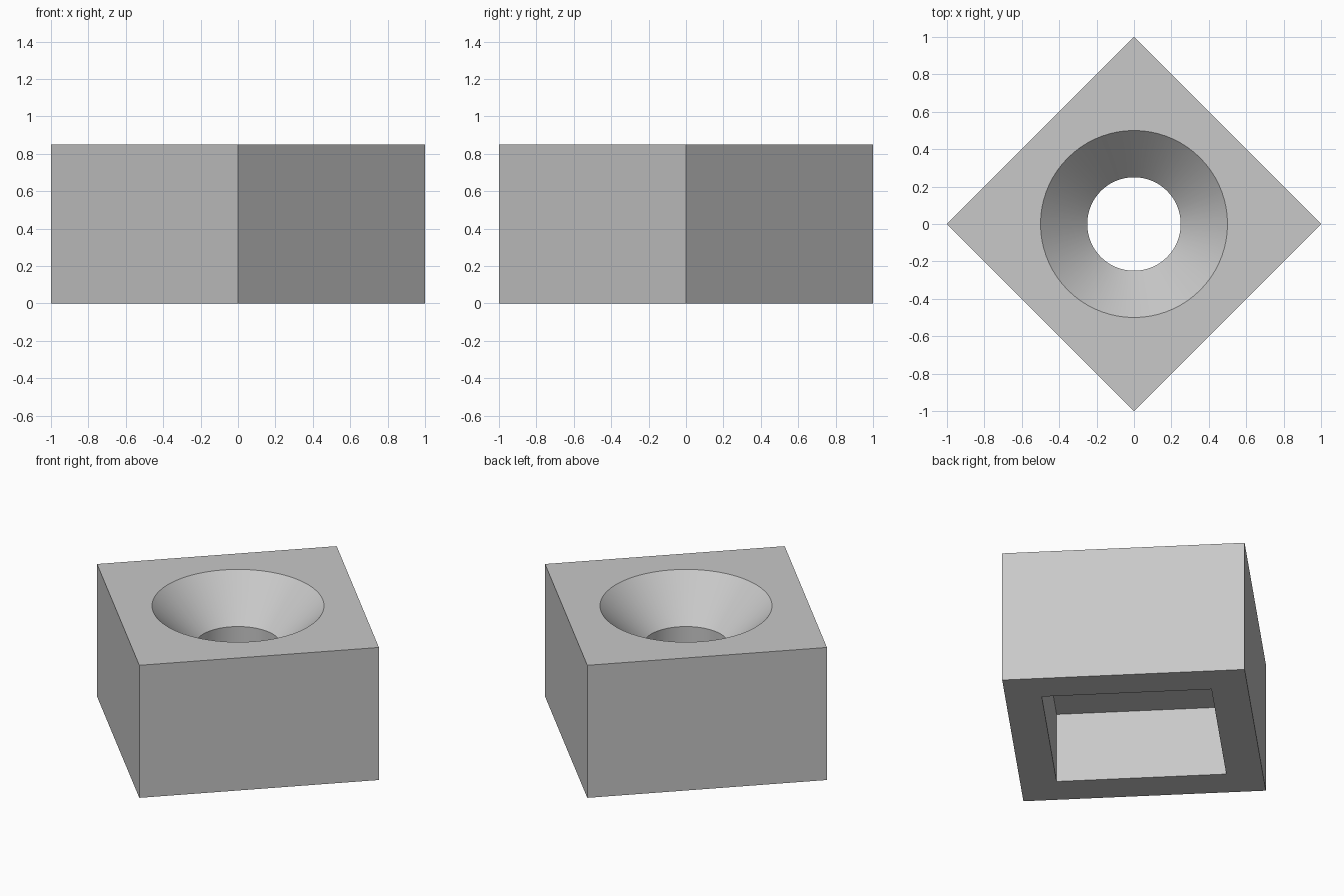
import bpy
import bmesh
from math import pi, radians
from mathutils import Matrix

if "Cube" in bpy.data.objects:
    bpy.data.objects.remove(bpy.data.objects["Cube"], do_unlink=True)

HEIGHT = 0.85
POCKET_TOP = 0.45     # ceiling of the square recess underneath
SHAFT_TOP = 0.60      # where the straight bore meets the funnel
BORE = 0.25           # bore radius; the funnel opens at 45 degrees
OVER = 0.1            # how far cutters reach past the surfaces

grey = bpy.data.materials.new("plain grey")
grey.use_nodes = True
colour = (0.58, 0.58, 0.58, 1)
grey.diffuse_color = colour
grey.node_tree.nodes["Principled BSDF"].inputs["Base Color"].default_value = colour


def make_object(name, bm):
    bmesh.ops.recalc_face_normals(bm, faces=bm.faces)
    mesh = bpy.data.meshes.new(name)
    bm.to_mesh(mesh)
    bm.free()
    mesh.materials.append(grey)
    obj = bpy.data.objects.new(name, mesh)
    bpy.context.collection.objects.link(obj)
    return obj


def diamond_prism(name, half_diagonal, bottom, top):
    """Square prism with its corners on the x and y axes."""
    bm = bmesh.new()
    bmesh.ops.create_cone(bm, cap_ends=True, segments=4, radius1=half_diagonal,
                          radius2=half_diagonal, depth=top - bottom,
                          matrix=Matrix.Translation((0, 0, (top + bottom) / 2)))
    return make_object(name, bm)


def lathe(name, profile, steps=72):
    """Closed solid turned around z from (radius, height) points."""
    bm = bmesh.new()
    verts = [bm.verts.new((r, 0, z)) for r, z in profile]
    edges = [bm.edges.new(pair) for pair in zip(verts, verts[1:])]
    bmesh.ops.spin(bm, geom=verts + edges, cent=(0, 0, 0), axis=(0, 0, 1),
                   angle=2 * pi, steps=steps)
    bmesh.ops.remove_doubles(bm, verts=bm.verts, dist=0.0001)
    return make_object(name, bm)


# Solid block, square recess below, funnel and bore from above
block = diamond_prism("funnel_block", 1.0, 0, HEIGHT)
recess = diamond_prism("recess_cutter", 0.70, -OVER, POCKET_TOP)
rim = HEIGHT + OVER
funnel = lathe("funnel_cutter", [(0, POCKET_TOP - OVER), (BORE, POCKET_TOP - OVER),
                                 (BORE, SHAFT_TOP), (BORE + rim - SHAFT_TOP, rim),
                                 (0, rim)])

bpy.ops.object.select_all(action='DESELECT')
bpy.context.view_layer.objects.active = block
block.select_set(True)
for cutter in (recess, funnel):
    cutter.hide_render = True
    cut = block.modifiers.new(cutter.name, 'BOOLEAN')
    cut.operation = 'DIFFERENCE'
    cut.solver = 'EXACT'
    cut.object = cutter
    bpy.ops.object.modifier_apply(modifier=cut.name)
    bpy.data.objects.remove(cutter, do_unlink=True)

# Smooth funnel walls, crisp block edges
bpy.ops.object.shade_smooth_by_angle(angle=radians(30))
